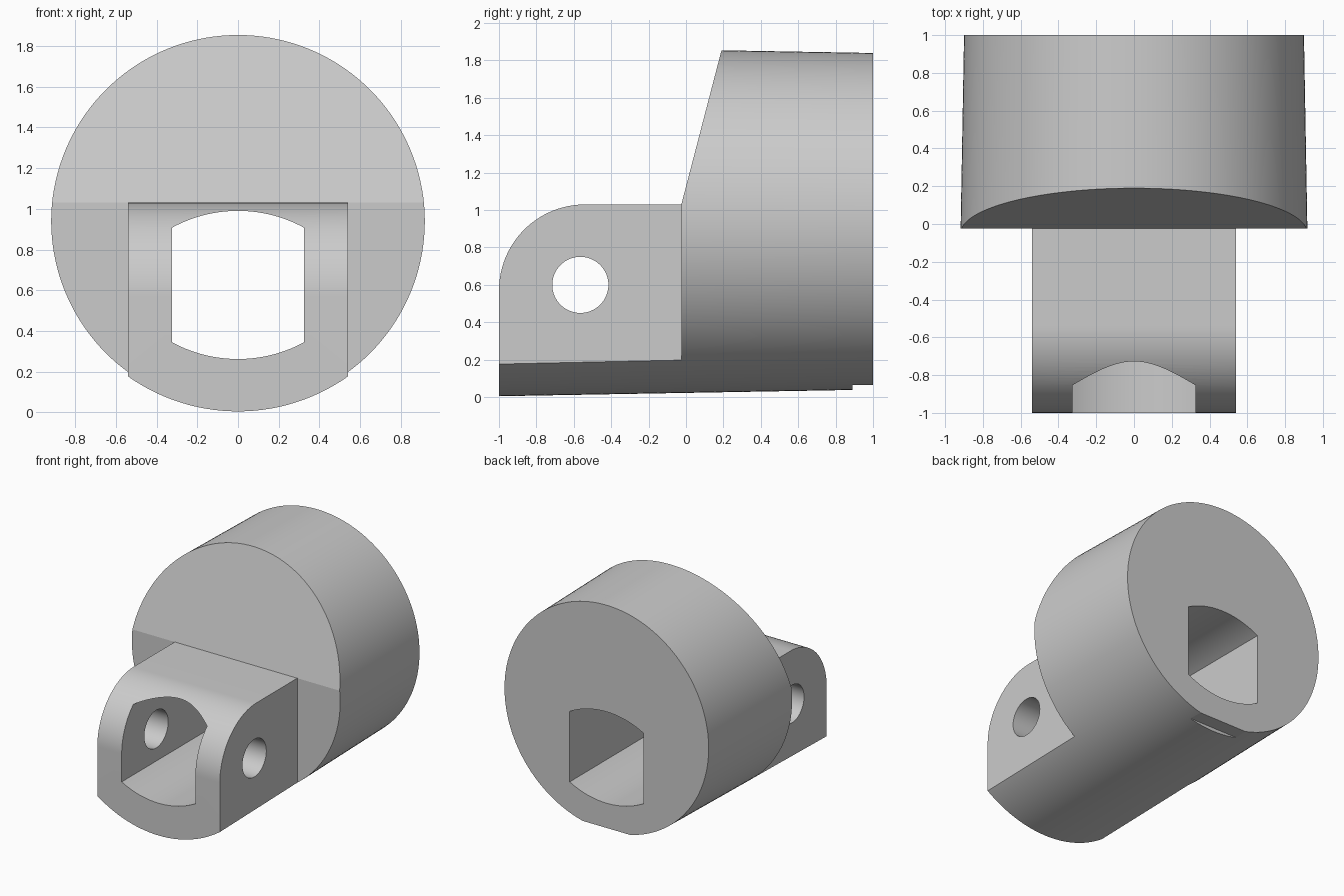
import bpy
import math
from mathutils import Matrix

AXIS_Z = 0.94          # height of the barrel axis
SHOULDER_Y = -0.025    # where the tongue meets the barrel

old = bpy.data.objects.get("Cube")
if old:
    bpy.data.objects.remove(old, do_unlink=True)

grey = bpy.data.materials.new("plain_grey")
grey.use_nodes = True
grey.diffuse_color = (0.6, 0.6, 0.6, 1)
grey.node_tree.nodes["Principled BSDF"].inputs["Base Color"].default_value = (0.6, 0.6, 0.6, 1)


def prism(name, outline, low, high, axis):
    """Extrude an outline along x (points are y, z) or along y (points are x, z)."""
    def place(p, d):
        return (d, p[0], p[1]) if axis == "x" else (p[0], d, p[1])
    n = len(outline)
    verts = [place(p, d) for d in (low, high) for p in outline]
    faces = [list(range(n))[::-1], list(range(n, 2 * n))]
    faces += [[i, (i + 1) % n, (i + 1) % n + n, i + n] for i in range(n)]
    if axis == "y":
        faces = [f[::-1] for f in faces]
    mesh = bpy.data.meshes.new(name)
    mesh.from_pydata(verts, [], faces)
    mesh.update()
    obj = bpy.data.objects.new(name, mesh)
    bpy.context.collection.objects.link(obj)
    obj.hide_render = True
    return obj


def arc(cx, cz, r, start, end, steps):
    angles = [math.radians(start + (end - start) * i / steps) for i in range(steps + 1)]
    return [(cx + r * math.cos(a), cz + r * math.sin(a)) for a in angles]


def box(name, x0, x1, y0, y1, z0, z1):
    return prism(name, [(y0, z0), (y1, z0), (y1, z1), (y0, z1)], x0, x1, "x")


def combine(target, cutter, operation):
    mod = target.modifiers.new(cutter.name, "BOOLEAN")
    mod.operation = operation
    mod.solver = "EXACT"
    mod.object = cutter
    bpy.context.view_layer.objects.active = target
    bpy.ops.object.modifier_apply(modifier=mod.name)
    bpy.data.objects.remove(cutter, do_unlink=True)


# Slightly tapered barrel lying along y
bpy.ops.mesh.primitive_cone_add(vertices=144, radius1=0.937, radius2=0.898, depth=2.2)
body = bpy.context.object
body.name = "clevis_body"
body.data.transform(Matrix.Translation((0, 0, AXIS_Z)) @ Matrix.Rotation(-math.pi / 2, 4, "X"))
body.data.materials.append(grey)

# Side silhouette: rounded tongue, sloped shoulder, full barrel
side = [(-1, -0.2), (1, -0.2), (1, 2.05), (0.24, 2.05), (0.19, 1.855), (SHOULDER_Y, 1.03)]
side += arc(-0.54, 0.57, 0.46, 90, 180, 32)
combine(body, prism("side_silhouette", side, -1.2, 1.2, "x"), "INTERSECT")

# Flat cheeks on both sides of the tongue
for s in (-1, 1):
    x0, x1 = sorted((0.54 * s, 1.3 * s))
    combine(body, box("cheek_cutter", x0, x1, -1.3, SHOULDER_Y, -0.3, 1.5), "DIFFERENCE")

# Long slot with straight sides and curved top and bottom
half = math.degrees(math.asin(0.325 / 0.678))
slot = arc(0, AXIS_Z, 0.678, 270 - half, 270 + half, 28)
slot += arc(0, 0.312, 0.678, 90 - half, 90 + half, 28)
combine(body, prism("slot_cutter", slot, -1.3, 1.3, "y"), "DIFFERENCE")

# Cross pin hole
pin = arc(-0.565, 0.6, 0.15, 0, 360, 64)[:-1]
combine(body, prism("pin_cutter", pin, -1.2, 1.2, "x"), "DIFFERENCE")

# Small flat notch under the back rim
combine(body, box("notch_cutter", -0.3, 0.3, 0.89, 1.3, -0.3, 0.065), "DIFFERENCE")

bpy.ops.object.select_all(action="DESELECT")
body.select_set(True)
bpy.context.view_layer.objects.active = body
bpy.ops.object.shade_smooth_by_angle(angle=math.radians(12))
